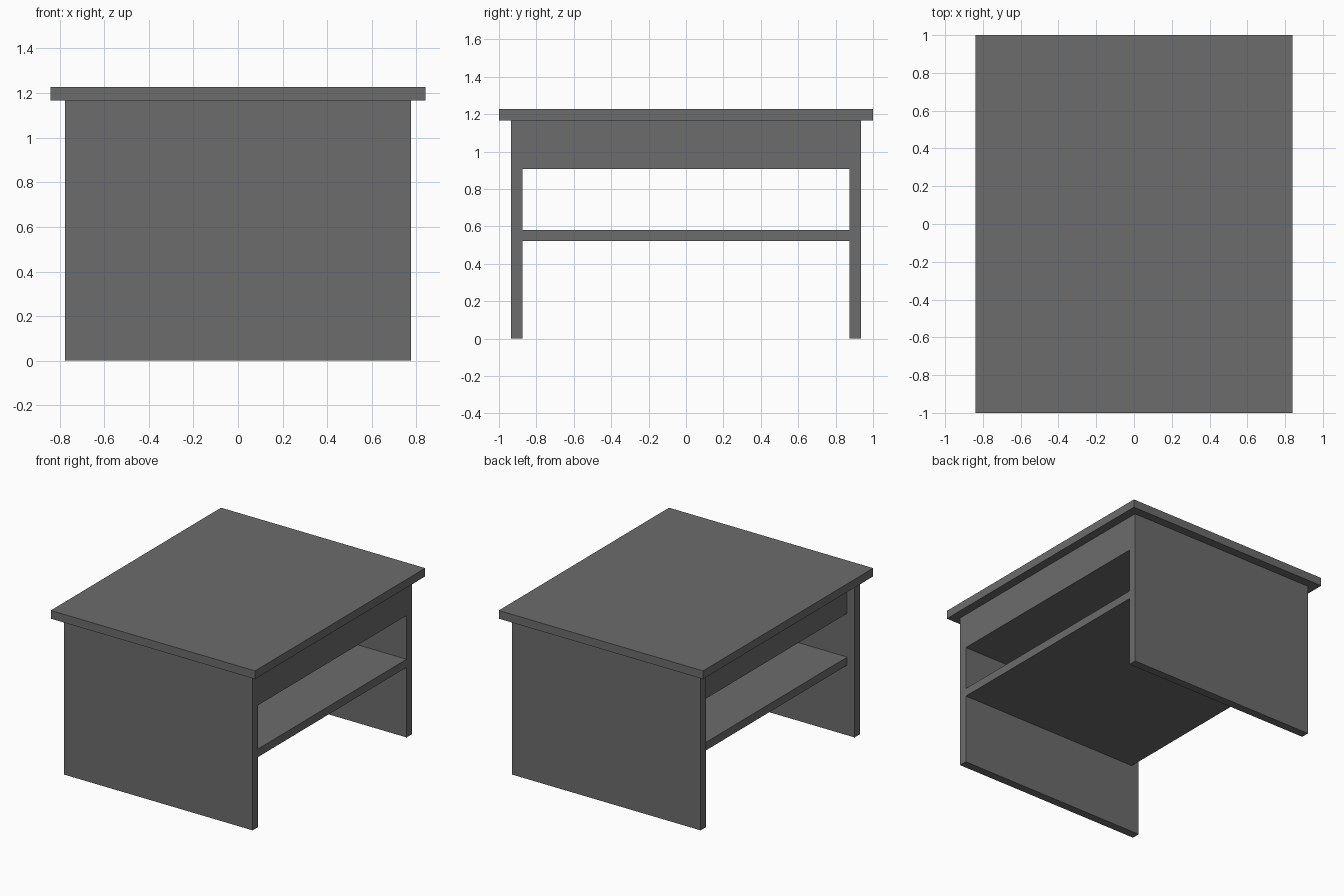
import bpy
import bmesh
from mathutils import Vector

if "Cube" in bpy.data.objects:
    bpy.data.objects.remove(bpy.data.objects["Cube"])

grey = bpy.data.materials.new("dark grey")
grey.diffuse_color = (0.15, 0.15, 0.15, 1.0)
grey.use_nodes = True
grey.node_tree.nodes["Principled BSDF"].inputs["Base Color"].default_value = grey.diffuse_color


def box(name, low, high):
    """Axis-aligned box between two corners."""
    low, high = Vector(low), Vector(high)
    bm = bmesh.new()
    bmesh.ops.create_cube(bm, size=1.0)
    bmesh.ops.scale(bm, vec=high - low, verts=bm.verts)
    bmesh.ops.translate(bm, vec=(low + high) / 2, verts=bm.verts)
    mesh = bpy.data.meshes.new(name)
    bm.to_mesh(mesh)
    bm.free()
    mesh.materials.append(grey)
    obj = bpy.data.objects.new(name, mesh)
    bpy.context.collection.objects.link(obj)
    return obj


T = 0.061                  # board thickness
H = 1.228                  # overall height
X, Y = 0.775, 0.935        # outer faces of the side panels
UNDER = H - T              # underside of the table top

# Overhanging table top
box("table_top", (-0.84, -1, UNDER), (0.84, 1, H))

# Side panels that act as legs
box("front_panel", (-X, -Y, 0), (X, -Y + T, UNDER))
box("back_panel", (-X, Y - T, 0), (X, Y, UNDER))

# Drawer case and shelf: flush on the right, set back on the left
box("drawer_case", (-X + T, -Y + T, 0.906), (X, Y - T, UNDER))
box("shelf", (-X + T, -Y + T, 0.521), (X, Y - T, 0.581))
